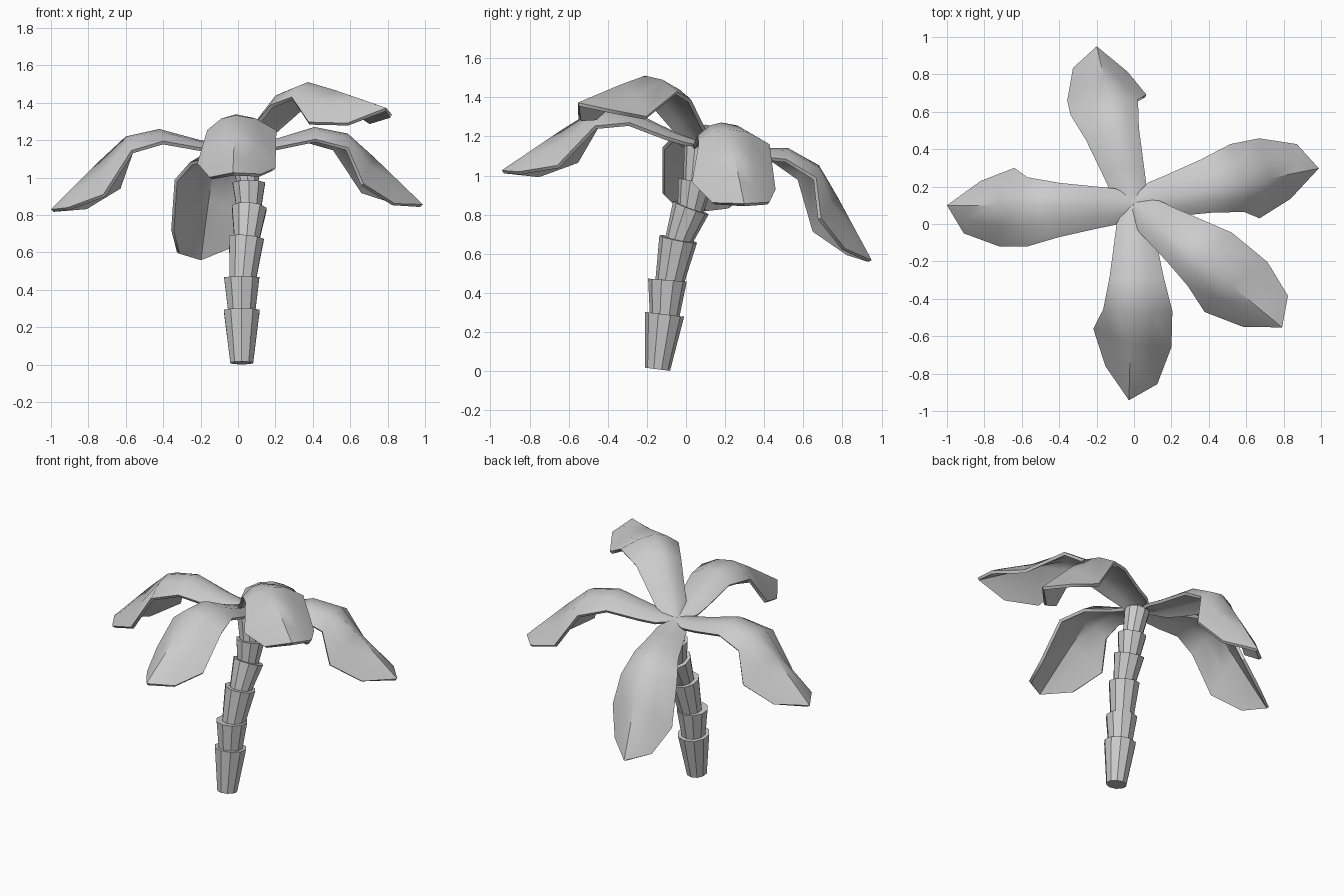
import bpy, bmesh, math
from mathutils import Vector, Matrix

if "Cube" in bpy.data.objects:
    bpy.data.objects.remove(bpy.data.objects["Cube"])

# Frond template, pointing along +x: (left edge, spine, right edge) per station
STATIONS = [
    ((0.00, .04, .00), (0.00, 0, .015), (0.00, -.04, .00)),
    ((0.10, .105, .00), (0.10, 0, .03), (0.10, -.09, .00)),
    ((0.20, .125, .01), (0.20, 0, .05), (0.20, -.10, .01)),
    ((0.40, .17, .045), (0.42, 0, .11), (0.40, -.12, .045)),
    ((0.57, .22, -.005), (0.60, 0, .07), (0.57, -.15, -.005)),
    ((0.72, .22, -.24), (0.74, 0, -.06), (0.64, -.20, -.20)),
    ((0.91, .15, -.31), (0.88, 0, -.20), (0.82, -.13, -.31)),
    ((1.00, 0, -.32), (1.00, 0, -.32), (1.00, 0, -.32)),
]
CROWN = Vector((0, 0.1, 1.15))


def finish(name, bm):
    me = bpy.data.meshes.new(name)
    bm.to_mesh(me)
    bm.free()
    ob = bpy.data.objects.new(name, me)
    bpy.context.collection.objects.link(ob)
    bpy.ops.object.select_all(action='DESELECT')
    ob.select_set(True)
    bpy.context.view_layer.objects.active = ob
    return ob


def frond(name, yaw, pitch):
    bm = bmesh.new()
    rows = []
    for left, mid, right in STATIONS:
        l, m, r = Vector(left), Vector(mid), Vector(right)
        # slightly arched half-way points between the spine and the edges
        up = Vector((0, 0, 0.06 * (l - r).length * (1 if l != r else 0)))
        pts = [r, (r + m) / 2 + up, m, (m + l) / 2 + up, l]
        rows.append([bm.verts.new(p) for p in pts])
    for a, b in zip(rows, rows[1:]):
        for i in range(4):
            bm.faces.new((a[i], b[i], b[i + 1], a[i + 1]))
    bmesh.ops.remove_doubles(bm, verts=bm.verts, dist=1e-4)
    place = (Matrix.Translation(CROWN) @ Matrix.Rotation(math.radians(yaw), 4, 'Z')
             @ Matrix.Rotation(math.radians(-pitch), 4, 'Y'))
    bm.transform(place)
    ob = finish(name, bm)
    mod = ob.modifiers.new("thickness", 'SOLIDIFY')
    mod.thickness = 0.02
    mod.offset = -1
    bpy.ops.object.modifier_apply(modifier=mod.name)
    bpy.ops.object.shade_smooth_by_angle(angle=math.radians(45))


def trunk_segment(name, base, r0, top, r1):
    base, top = Vector(base), Vector(top)
    axis = top - base
    bm = bmesh.new()
    bmesh.ops.create_cone(bm, cap_ends=True, segments=10, radius1=r0, radius2=r1,
                          depth=axis.length)
    turn = Vector((0, 0, 1)).rotation_difference(axis).to_matrix().to_4x4()
    bm.transform(Matrix.Translation((base + top) / 2) @ turn)
    finish(name, bm)


# Trunk: stacked flaring segments leaning back
segments = [
    ((.02, -.145, .009), .064, (.02, -.11, .29), .101),
    ((.02, -.11, .275), .075, (.02, -.095, .465), .099),
    ((.025, -.085, .45), .073, (.045, -.04, .675), .098),
    ((.045, -.045, .65), .067, (.06, .025, .835), .097),
    ((.058, .02, .81), .065, (.058, .05, .97), .091),
    ((.055, .045, .95), .060, (.035, .07, 1.14), .080),
]
for i, s in enumerate(segments):
    trunk_segment(f"trunk_segment_{i + 1}", *s)

# Fronds around the crown (yaw, pitch in degrees)
frond("frond_left", 180, 0)
frond("frond_back", 103.2, -16)
frond("frond_right", 11.3, 1.5)
frond("frond_front_right", -39.5, 30)
frond("frond_front", -91.5, 11)
